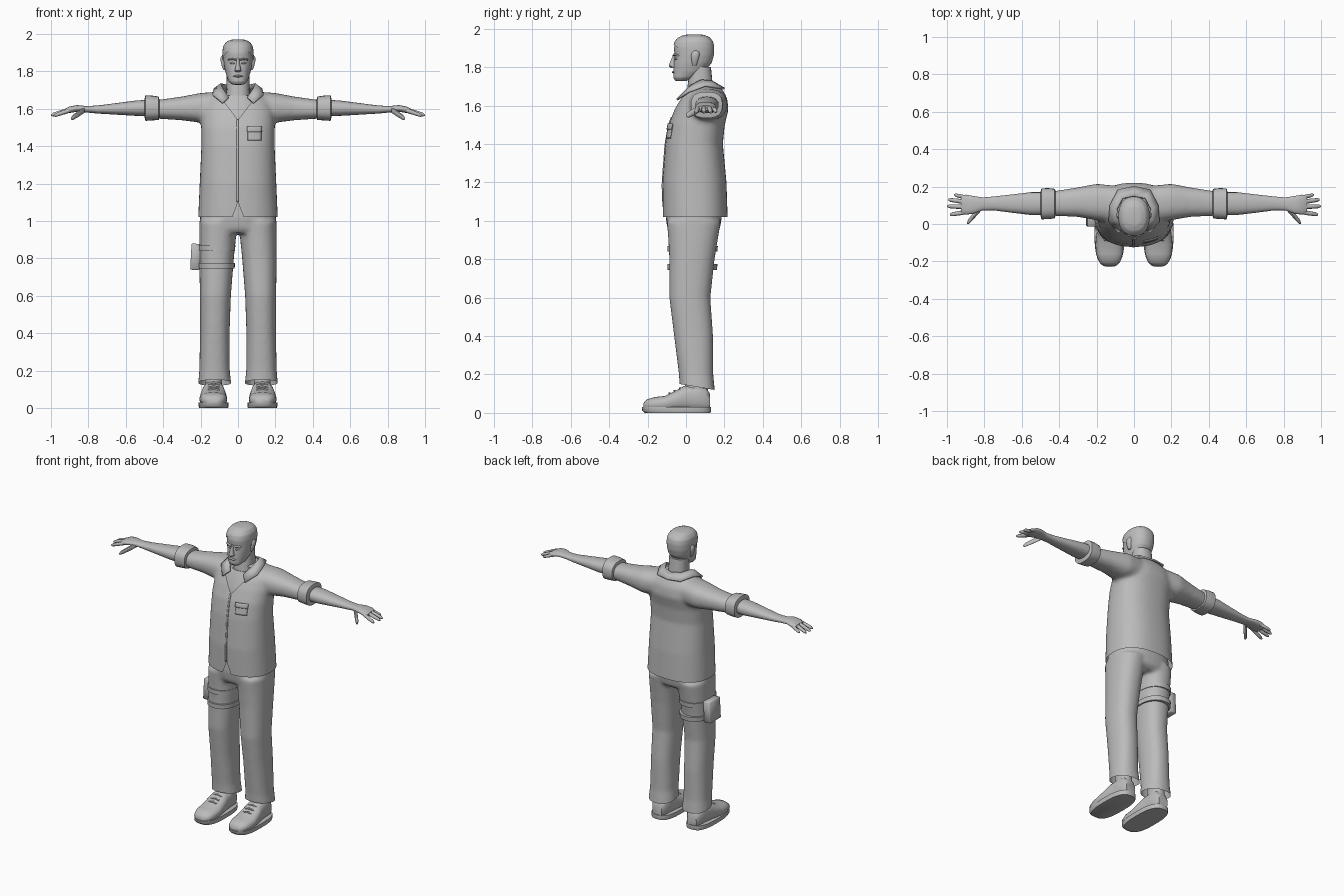
import bpy, bmesh, math
from mathutils import Vector
from mathutils.bvhtree import BVHTree

GREY = bpy.data.materials.new("plain grey")
GREY.diffuse_color = (0.5, 0.5, 0.5, 1)


def finish(me, angle=45):
    me.materials.clear()
    me.materials.append(GREY)
    for f in me.polygons:
        f.use_smooth = True
    me.set_sharp_from_angle(angle=math.radians(angle))


def make(name, bm):
    bmesh.ops.recalc_face_normals(bm, faces=bm.faces[:])
    me = bpy.data.meshes.new(name)
    bm.to_mesh(me)
    bm.free()
    finish(me)
    ob = bpy.data.objects.new(name, me)
    bpy.context.collection.objects.link(ob)
    return ob


def loft(bm, axis, rows, n, p, sx):
    """Superellipse rings; each row is (position on axis, a min, a max, b min, b max)."""
    rings = []
    for t, a0, a1, b0, b1 in rows:
        ring = []
        for i in range(n):
            w = 2 * math.pi * i / n
            c, s = math.cos(w), math.sin(w)
            a = (a0 + a1) / 2 + (a1 - a0) / 2 * math.copysign(abs(c) ** (2 / p), c)
            b = (b0 + b1) / 2 + (b1 - b0) / 2 * math.copysign(abs(s) ** (2 / p), s)
            x, y, z = {'x': (t, a, b), 'y': (a, t, b), 'z': (a, b, t)}[axis]
            ring.append(bm.verts.new((x * sx, y, z)))
        rings.append(ring)
    for r, q in zip(rings, rings[1:]):
        for i in range(n):
            bm.faces.new((r[i], r[(i + 1) % n], q[(i + 1) % n], q[i]))
    bm.faces.new(rings[0])
    bm.faces.new(rings[-1])


def part(name, *lofts, both=False, n=24, p=2.3):
    bm = bmesh.new()
    for axis, rows in lofts:
        for sx in ((1, -1) if both or axis == 'x' else (1,)):
            loft(bm, axis, rows, n, p, sx)
    return make(name, bm)


def sym(rows):
    return [(z, -h, h, y0, y1) for z, h, y0, y1 in rows]


def fuse(ob, voxel):
    """Blend overlapping volumes into one smooth skin."""
    m = ob.modifiers.new("blend", 'REMESH')
    m.mode, m.voxel_size = 'VOXEL', voxel
    m = ob.modifiers.new("relax", 'SMOOTH')
    m.factor, m.iterations = 0.5, 6
    dg = bpy.context.evaluated_depsgraph_get()
    me = bpy.data.meshes.new_from_object(ob.evaluated_get(dg))
    ob.modifiers.clear()
    ob.data = me


def trim(ob, planes, drop):
    """Slice along planes, then delete the faces chosen by drop(centre)."""
    bm = bmesh.new()
    bm.from_mesh(ob.data)
    for co, no in planes:
        bmesh.ops.bisect_plane(bm, geom=bm.verts[:] + bm.edges[:] + bm.faces[:],
                               plane_co=co, plane_no=no)
    dead = [f for f in bm.faces if drop(f.calc_center_median())]
    bmesh.ops.delete(bm, geom=dead, context='FACES')
    bm.to_mesh(ob.data)
    bm.free()
    finish(ob.data)


# shirt: chest and sleeves blended, with open neck, open hem and front notch
shirt = part("shirt",
    ('z', sym([(.95, .213, -.118, .218), (1.02, .213, -.121, .217), (1.2, .205, -.123, .211),
               (1.4, .196, -.108, .192), (1.5, .197, -.09, .202), (1.58, .197, -.06, .222),
               (1.64, .18, -.03, .214), (1.68, .14, 0, .192), (1.707, .085, .02, .165)])),
    ('x', [(.05, 0, .2, 1.53, 1.695), (.2, .02, .215, 1.525, 1.684), (.3, .038, .196, 1.538, 1.665),
           (.42, .043, .177, 1.546, 1.648), (.46, .045, .175, 1.55, 1.645)]), n=40, p=2.4)
fuse(shirt, .012)
trim(shirt,
     [((0, 0, 1.02), (0, 0, 1))]
     + [((0, 0, 1.54), (s * 1.3, 0, -1)) for s in (1, -1)]
     + [((0, 0, 1.10), (s * 2.6, 0, 1)) for s in (1, -1)],
     lambda c: c.z < 1.02 or (c.y < .03 and c.z > 1.54 + 1.3 * abs(c.x))
     or (c.y < 0 and c.z < 1.10 - 2.6 * abs(c.x)))
part("undershirt", ('z', sym([(1.46, .12, -.06, .12), (1.5, .13, -.07, .12), (1.58, .12, -.043, .12),
                              (1.64, .11, -.016, .13), (1.67, .08, 0, .15)])))

# pieces lying on the shirt front
bm = bmesh.new()
bm.from_mesh(shirt.data)
SKIN = BVHTree.FromBMesh(bm)
bm.free()


def drape(name, x0, x1, z0, z1, lift, nx, nz):
    bm = bmesh.new()
    g = []
    for j in range(nz + 1):
        for i in range(nx + 1):
            x, z = x0 + (x1 - x0) * i / nx, z0 + (z1 - z0) * j / nz
            hit = SKIN.ray_cast(Vector((x, -1, z)), Vector((0, 1, 0)))[0]
            g.append(bm.verts.new((x, (hit.y if hit else -.1) - lift, z)))
    for j in range(nz):
        for i in range(nx):
            k = j * (nx + 1) + i
            bm.faces.new((g[k], g[k + 1], g[k + nx + 2], g[k + nx + 1]))
    ob = make(name, bm)
    m = ob.modifiers.new("thickness", 'SOLIDIFY')
    m.thickness, m.offset = .006, 0


drape("placket", -.008, .002, 1.10, 1.54, .001, 1, 30)
drape("pocket", .052, .124, 1.43, 1.495, .003, 6, 6)
drape("pocket_flap", .048, .128, 1.475, 1.505, .007, 6, 3)

# collar: folded strip round the neck
inner = [(0, .15, 1.715), (.06, .137, 1.725), (.09, .08, 1.732), (.08, .025, 1.705), (.05, -.012, 1.66)]
outer = [(0, .2, 1.688), (.085, .183, 1.69), (.128, .1, 1.703), (.135, .015, 1.672), (.083, -.047, 1.63)]
bm = bmesh.new()
rails = [[bm.verts.new((-x, y, z)) for x, y, z in r[:0:-1]] + [bm.verts.new(v) for v in r]
         for r in (inner, outer)]
for i in range(len(rails[0]) - 1):
    bm.faces.new((rails[0][i], rails[0][i + 1], rails[1][i + 1], rails[1][i]))
collar = make("collar", bm)
m = collar.modifiers.new("thickness", 'SOLIDIFY')
m.thickness, m.offset = .01, 0

# rolled cuffs, forearms with palms, fingers
part("sleeve_cuff", ('x', [(.42, .042, .178, 1.55, 1.648), (.424, .03, .188, 1.54, 1.665),
                           (.46, .026, .192, 1.537, 1.67), (.495, .025, .19, 1.535, 1.672),
                           (.5, .045, .172, 1.555, 1.652)]), p=2.6)
part("forearm", ('x', [(.45, .05, .17, 1.56, 1.65), (.55, .048, .17, 1.562, 1.643),
                       (.65, .06, .158, 1.568, 1.63), (.75, .073, .147, 1.574, 1.617),
                       (.81, .073, .142, 1.58, 1.614), (.86, .055, .15, 1.584, 1.619),
                       (.9, .05, .157, 1.577, 1.612), (.925, .06, .15, 1.575, 1.6)]))


def finger(name, base, tip, r):
    rows = []
    for t, k in ((0, 1), (.5, 1), (.88, .85), (1, .35)):
        x, y, z = Vector(base).lerp(Vector(tip), t)
        rows.append((x, y - r * k, y + r * k, z - r * k, z + r * k))
    part(name, ('x', rows), n=10, p=2)


finger("index_finger", (.895, .064, 1.593), (.985, .05, 1.562), .012)
finger("middle_finger", (.9, .092, 1.595), (1.0, .095, 1.565), .012)
finger("ring_finger", (.9, .118, 1.595), (.993, .13, 1.565), .012)
finger("little_finger", (.89, .14, 1.593), (.962, .156, 1.568), .011)
finger("thumb", (.82, .085, 1.594), (.892, .005, 1.547), .017)

# trousers: hips and legs blended, hem cut at a slant
trousers = part("trousers",
    ('z', sym([(1.12, .19, -.1, .185), (1.02, .203, -.106, .187), (.96, .203, -.097, .177),
               (.935, .19, -.08, .15)])),
    ('z', [(1.0, .0, .206, -.1, .182), (.9, .012, .207, -.092, .165), (.8, .022, .207, -.087, .149),
           (.6, .038, .204, -.087, .127), (.4, .045, .203, -.062, .141), (.2, .044, .207, -.037, .142),
           (.12, .035, .214, -.032, .15), (.05, .034, .215, -.03, .152)]), both=True, n=32)
fuse(trousers, .011)
trim(trousers, [((0, -.03, .15), (0, .17, 1))], lambda c: c.z < .15 - .17 * (c.y + .03))

# thigh straps and pouch on one side
for i, z in enumerate((.745, .84)):
    g = .006 if i else .004
    part(f"thigh_strap_{i + 1}", ('z', [(z, -.211, -.022 + g, -.096, .157 + g),
                                        (z + .03, -.212, -.02 + g, -.097, .16 + g)]), n=32)
bm = bmesh.new()
bmesh.ops.create_cube(bm, size=1)
bmesh.ops.scale(bm, vec=(.05, .115, .14), verts=bm.verts)
bmesh.ops.bevel(bm, geom=bm.edges[:], offset=.004, segments=1, affect='EDGES')
pouch = make("thigh_pouch", bm)
pouch.location, pouch.rotation_euler = (-.227, .045, .808), (0, math.radians(3), 0)

# shoes: upper, sole, sock and laces
part("shoe_upper", ('y', [(-.222, .1, .16, .02, .05), (-.205, .075, .185, .012, .07),
                          (-.16, .06, .202, .008, .083), (-.11, .058, .206, .008, .088),
                          (-.05, .064, .2, .008, .118), (-.01, .07, .192, .008, .14),
                          (.05, .075, .185, .008, .148), (.1, .078, .182, .008, .138),
                          (.125, .095, .165, .015, .1)]), both=True, p=2.5)
part("shoe_sole", ('z', [(0, .053, .207, -.215, .128), (.012, .05, .211, -.228, .131),
                         (.03, .051, .21, -.23, .13)]), both=True, n=36, p=2.8)
part("sock", ('z', [(.1, .085, .175, -.01, .115), (.22, .088, .172, .005, .11)]), both=True)
for i, (y, z) in enumerate(((-.03, .128), (-.06, .114), (-.085, .102))):
    part(f"shoe_lace_{i + 1}", ('x', [(.1, y - .006, y + .006, z - .016, z), (.13, y - .006, y + .006, z - .004, z + .006),
                                      (.16, y - .006, y + .006, z - .016, z)]), n=8)

# head, neck, hair
HEAD = [(1.728, .032, -.055, .0), (1.745, .05, -.067, .045), (1.78, .063, -.066, .1), (1.82, .073, -.064, .13),
        (1.86, .078, -.06, .141), (1.9, .079, -.063, .143), (1.93, .075, -.055, .137),
        (1.952, .06, -.034, .118), (1.964, .035, -.005, .09), (1.967, .01, .03, .06)]
part("neck", ('z', sym([(1.62, .068, -.004, .15), (1.7, .062, .008, .14), (1.8, .06, .02, .13)])))
head = part("head", ('z', sym(HEAD)), n=28)
hair = part("hair", ('z', sym([(z + .004, h + .005, a - .005, b + .005) for z, h, a, b in HEAD[2:]])), n=28)
for ob in (head, hair):
    fuse(ob, .006)
trim(hair, [((0, 0, 1.872), (0, .675, 1))], lambda c: c.z < 1.872 - .675 * c.y)

# face
part("nose", ('z', sym([(1.797, .014, -.08, -.04), (1.805, .018, -.088, -.04), (1.815, .015, -.088, -.04),
                        (1.85, .008, -.073, -.04), (1.872, .007, -.064, -.04)])), n=12)
part("brow", ('x', [(.008, -.07, -.05, 1.857, 1.866), (.03, -.067, -.045, 1.86, 1.871),
                    (.054, -.051, -.03, 1.858, 1.866)]), n=10)
part("eye", ('x', [(.015, -.063, -.05, 1.841, 1.845), (.03, -.061, -.045, 1.837, 1.85),
                   (.046, -.051, -.035, 1.841, 1.846)]), n=10)
part("lips", ('x', [(0, -.073, -.05, 1.767, 1.781), (.014, -.071, -.05, 1.768, 1.78),
                    (.026, -.062, -.045, 1.772, 1.776)]), n=10)
part("ear", ('z', [(1.808, .066, .078, .035, .053), (1.825, .066, .086, .03, .06), (1.86, .066, .094, .026, .07),
                   (1.876, .066, .092, .03, .07), (1.886, .066, .084, .04, .06)]), both=True, n=14)
